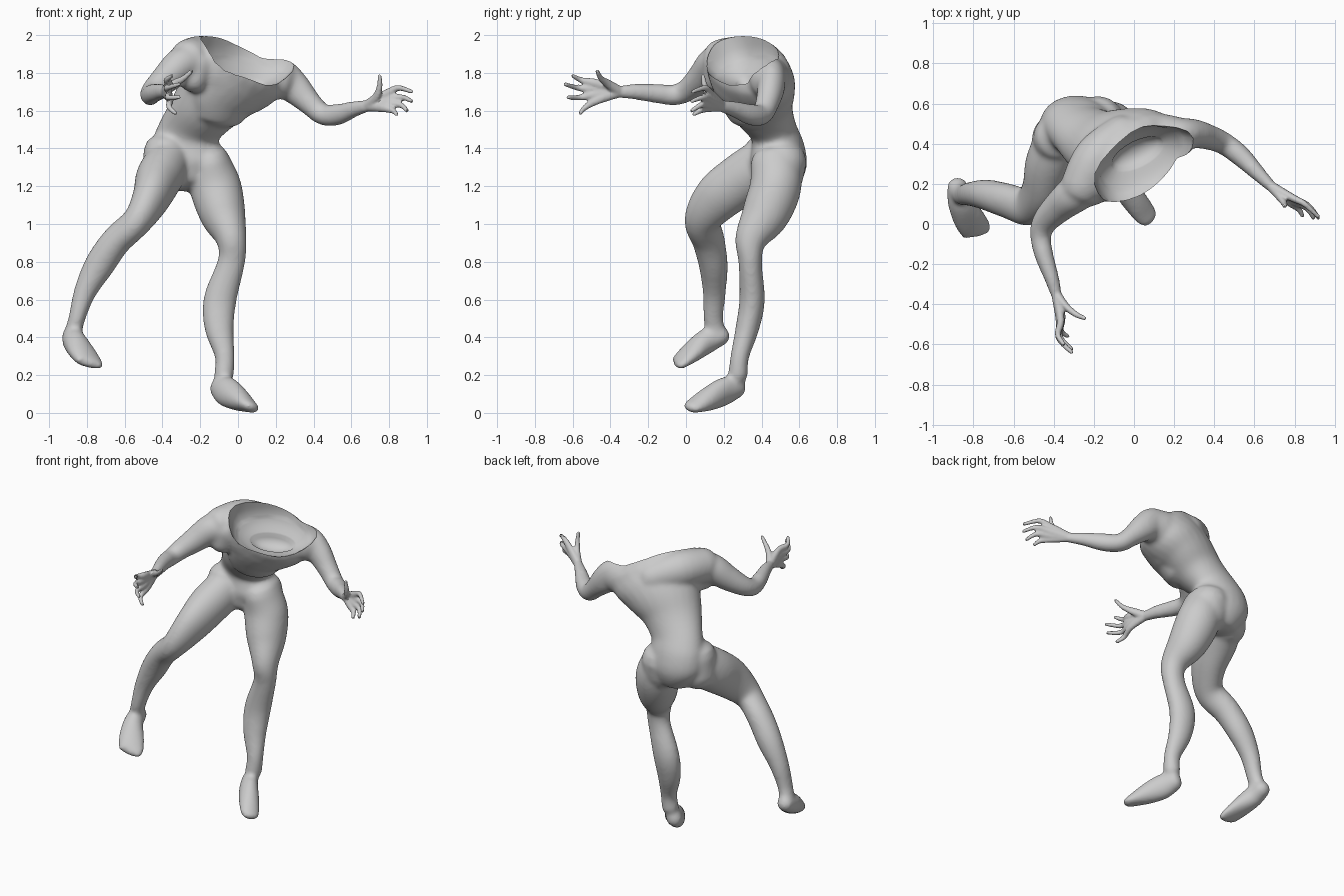
import bpy
import math
from mathutils import Vector

old = bpy.data.objects.get("Cube")
if old:
    bpy.data.objects.remove(old, do_unlink=True)

skin = bpy.data.materials.new("light grey skin")
skin.use_nodes = True
skin.diffuse_color = (.6, .6, .6, 1)
skin.node_tree.nodes["Principled BSDF"].inputs["Base Color"].default_value = (.6, .6, .6, 1)

SIDES = 24
UP = (0, 0, 1)


def spline(points, steps=5):
    """Smooth curve through centre, half sizes and any extra values."""
    out = []
    last = len(points) - 1
    for i in range(last):
        p0, p1 = points[max(i - 1, 0)], points[i]
        p2, p3 = points[i + 1], points[min(i + 2, last)]
        for s in range(steps):
            t = s / steps
            out.append([b + .5 * t * (c - a + t * (2 * a - 5 * b + 4 * c - d + t * (3 * (b - c) + d - a)))
                        for a, b, c, d in zip(p0, p1, p2, p3)])
    return out + [list(points[-1])]


def loft(name, points, side=(1, 0, 0), dome=.8):
    """Rounded tube of oval sections (x, y, z, half side, half depth, optional yaw)."""
    path = spline(points)
    n = len(path)
    rings = []
    for i, p in enumerate(path):
        t = (Vector(path[min(i + 1, n - 1)][:3]) - Vector(path[max(i - 1, 0)][:3])).normalized()
        u = Vector(side)
        if len(p) > 5:
            u = Vector((math.cos(math.radians(p[5])), math.sin(math.radians(p[5])), 0))
        u = (u - t * u.dot(t)).normalized()
        v = t.cross(u)
        ring = [(Vector(p[:3]), u * p[3], v * p[4])]
        if i in (0, n - 1):
            # domed ends
            way = t * min(p[3], p[4]) * dome * (-1 if i == 0 else 1)
            for k in (30, 60, 80):
                a = math.radians(k)
                ring.append((ring[0][0] + way * math.sin(a), ring[0][1] * math.cos(a), ring[0][2] * math.cos(a)))
            if i == 0:
                ring.reverse()
        rings += ring
    verts, faces = [], []
    for c, u, v in rings:
        for k in range(SIDES):
            a = math.tau * k / SIDES
            verts.append(c + u * math.cos(a) + v * math.sin(a))
    for r in range(len(rings) - 1):
        for k in range(SIDES):
            a, b = r * SIDES + k, r * SIDES + (k + 1) % SIDES
            faces.append((a, b, b + SIDES, a + SIDES))
    faces.append(tuple(reversed(range(SIDES))))
    faces.append(tuple(range(len(verts) - SIDES, len(verts))))
    mesh = bpy.data.meshes.new(name)
    mesh.from_pydata(verts, [], faces)
    mesh.materials.append(skin)
    obj = bpy.data.objects.new(name, mesh)
    bpy.context.collection.objects.link(obj)
    return obj


def hand(name, wrist, fingers):
    """Each finger runs from the wrist over its knuckle and joint to the tip."""
    return [loft(name, [(*wrist, .029, .025), (*knuckle, .024, .019),
                        (*joint, .016, .015), (*tip, .011, .011)], UP)
            for knuckle, joint, tip in fingers]


def fuse(name, parts, voxel, rounds):
    """Join overlapping parts into one softened skin."""
    bpy.ops.object.select_all(action='DESELECT')
    for part in parts:
        part.select_set(True)
    body = parts[0]
    bpy.context.view_layer.objects.active = body
    bpy.ops.object.join()
    body.name = name
    remesh = body.modifiers.new("fuse", 'REMESH')
    remesh.mode = 'VOXEL'
    remesh.voxel_size = voxel
    soften = body.modifiers.new("soften", 'SMOOTH')
    soften.factor = .5
    soften.iterations = rounds
    for modifier in ("fuse", "soften"):
        bpy.ops.object.modifier_apply(modifier=modifier)
    return body


# torso, leaning forward and twisting
parts = [loft("torso", [
    (-.27, .48, 1.24, .14, .13, -8), (-.275, .49, 1.32, .19, .15, -8),
    (-.275, .485, 1.41, .185, .14, -4), (-.255, .46, 1.5, .165, .125, 8),
    (-.18, .405, 1.61, .19, .155, 22), (-.10, .375, 1.71, .24, .18, 28),
    (-.03, .345, 1.78, .28, .195, 25), (.02, .325, 1.84, .285, .19, 23)], dome=.5)]
parts.append(loft("ribcage", [
    (-.10, .33, 1.6, .16, .11, 28), (-.07, .31, 1.68, .2, .13, 26), (0, .29, 1.75, .22, .13, 24)]))

# shoulder masses
parts.append(loft("right_shoulder", [
    (-.05, .45, 1.83, .10, .10), (-.18, .33, 1.875, .12, .12), (-.26, .18, 1.87, .11, .11)], UP))
parts.append(loft("right_pectoral", [(-.24, .17, 1.76, .08, .08), (-.21, .17, 1.86, .09, .08)]))
parts.append(loft("left_shoulder", [
    (.02, .43, 1.75, .13, .11), (.13, .44, 1.77, .12, .11), (.23, .43, 1.77, .11, .10)], UP))

# hips
parts.append(loft("right_buttock", [(-.39, .42, 1.26, .12, .13), (-.385, .43, 1.39, .115, .12)]))
parts.append(loft("left_buttock", [(-.17, .5, 1.24, .13, .12), (-.18, .51, 1.34, .13, .13)]))

# legs
parts.append(loft("left_leg", [
    (-.15, .47, 1.33, .11, .13), (-.12, .475, 1.2, .137, .137), (-.08, .42, 1.05, .122, .127),
    (-.035, .345, .92, .082, .087), (-.035, .34, .8, .073, .063), (-.095, .35, .6, .088, .068),
    (-.1, .325, .45, .078, .063), (-.07, .285, .3, .053, .05), (-.075, .275, .2, .053, .053)]))
parts.append(loft("right_leg", [
    (-.37, .42, 1.32, .12, .14), (-.42, .3, 1.24, .122, .14), (-.46, .17, 1.14, .10, .13),
    (-.53, .09, 1.02, .08, .10), (-.645, .12, .91, .08, .087), (-.735, .145, .78, .08, .077),
    (-.81, .15, .64, .06, .062), (-.853, .145, .5, .045, .053), (-.875, .16, .42, .048, .053)]))

# feet
parts.append(loft("left_foot", [
    (-.10, .275, .14, .05, .062), (-.06, .2, .113, .057, .08), (0, .12, .074, .064, .065),
    (.055, .05, .04, .062, .038), (.078, .025, .028, .052, .028)], (.8, .5, -.35)))
parts.append(loft("right_foot", [
    (-.88, .19, .41, .052, .052), (-.867, .11, .38, .062, .067), (-.825, .03, .32, .08, .052),
    (-.785, -.03, .27, .08, .033), (-.78, -.045, .26, .07, .025)], (1, .4, -.2)))

# arms
parts.append(loft("left_arm", [
    (.13, .44, 1.77, .10, .10), (.22, .45, 1.78, .10, .08), (.3, .45, 1.72, .087, .073),
    (.38, .43, 1.64, .065, .063), (.45, .4, 1.58, .057, .057), (.53, .34, 1.58, .057, .053),
    (.62, .25, 1.61, .043, .039), (.69, .18, 1.625, .034, .028)], UP))
parts.append(loft("right_arm", [
    (-.22, .2, 1.84, .10, .10), (-.295, .15, 1.845, .095, .095), (-.375, .085, 1.775, .08, .08),
    (-.445, .01, 1.71, .062, .065), (-.465, -.06, 1.683, .056, .053), (-.45, -.15, 1.69, .052, .048),
    (-.41, -.27, 1.7, .043, .038), (-.385, -.36, 1.7, .034, .028)], UP))

body = fuse("body", parts, .012, 12)

# hands: thumb first, then the four fingers
fingers = hand("left_hand", (.68, .19, 1.625), [
    ((.73, .13, 1.67), (.75, .1, 1.73), (.75, .09, 1.785)),
    ((.79, .13, 1.69), (.85, .1, 1.72), (.92, .035, 1.70)),
    ((.8, .125, 1.66), (.87, .09, 1.67), (.92, .03, 1.65)),
    ((.79, .115, 1.635), (.86, .08, 1.63), (.895, .03, 1.6)),
    ((.77, .11, 1.615), (.82, .075, 1.6), (.84, .04, 1.58))])
fingers += hand("right_hand", (-.387, -.35, 1.7), [
    ((-.34, -.41, 1.74), (-.29, -.45, 1.77), (-.245, -.47, 1.81)),
    ((-.365, -.48, 1.745), (-.38, -.55, 1.76), (-.35, -.60, 1.785)),
    ((-.37, -.49, 1.715), (-.375, -.57, 1.72), (-.31, -.64, 1.74)),
    ((-.365, -.48, 1.685), (-.37, -.56, 1.67), (-.31, -.625, 1.67)),
    ((-.36, -.46, 1.66), (-.365, -.53, 1.62), (-.33, -.56, 1.585))])
body = fuse("headless_body", [body] + fingers, .0075, 4)

# hollow where the neck would be, opening upward and forward
mouth = Vector((.05, .305, 1.86))
axis = Vector((.28, -.38, .88)).normalized()
cutter = loft("neck_hollow_cutter", [
    (*(mouth + axis * d), a, b, 24) for d, a, b in
    ((-.12, .14, .07), (-.08, .2, .13), (-.03, .25, .17), (.05, .28, .2), (.25, .32, .26))])
for i, v in enumerate(cutter.data.vertices):
    # uneven torn edge
    if (v.co - mouth).dot(axis) > -.06:
        angle = math.tau * (i % SIDES) / SIDES
        v.co += (v.co - mouth) * .03 * math.sin(5 * angle + 1)
cutter.hide_render = True
cutter.hide_set(True)

hollow = body.modifiers.new("hollow", 'BOOLEAN')
hollow.operation = 'DIFFERENCE'
hollow.solver = 'EXACT'
hollow.object = cutter
bpy.ops.object.modifier_apply(modifier="hollow")
bpy.ops.object.shade_smooth_by_angle(angle=math.radians(40))
